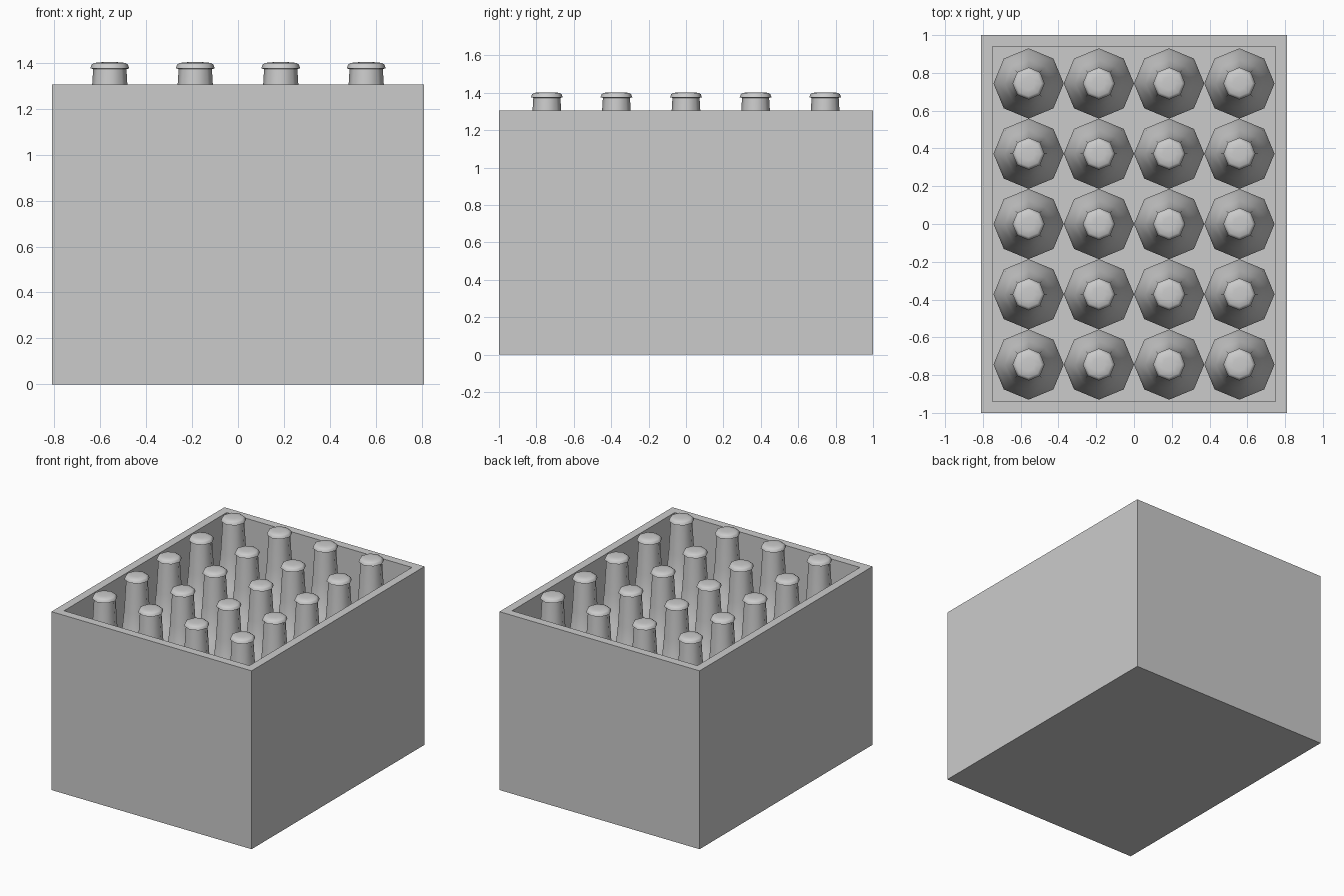
import bpy, bmesh
from math import cos, sin, pi, radians

if "Cube" in bpy.data.objects:
    bpy.data.objects.remove(bpy.data.objects["Cube"])

PITCH = 0.372   # spacing of the bottles
FLOOR = 0.06    # crate floor and wall thickness


def new_object(name, bm):
    bmesh.ops.recalc_face_normals(bm, faces=bm.faces[:])
    mesh = bpy.data.meshes.new(name)
    bm.to_mesh(mesh)
    bm.free()
    obj = bpy.data.objects.new(name, mesh)
    bpy.context.collection.objects.link(obj)
    return obj


def lathe(name, profile, sides=8, angle=60):
    """Closed solid of revolution from (radius, height) points."""
    bm = bmesh.new()
    rings = [[bm.verts.new((r * cos(2 * pi * i / sides), r * sin(2 * pi * i / sides), z))
              for i in range(sides)] for r, z in profile]
    for low, high in zip(rings, rings[1:]):
        for i in range(sides):
            j = (i + 1) % sides
            bm.faces.new((low[i], low[j], high[j], high[i]))
    bm.faces.new(rings[0][::-1])
    bm.faces.new(rings[-1])
    obj = new_object(name, bm)
    bpy.ops.object.select_all(action='DESELECT')
    obj.select_set(True)
    bpy.context.view_layer.objects.active = obj
    bpy.ops.object.shade_smooth_by_angle(angle=radians(angle))
    return obj


# Open crate: block with its top inset and pushed down to the floor
bm = bmesh.new()
bmesh.ops.create_cube(bm, size=1)
for v in bm.verts:
    v.co = (v.co.x * 1.62, v.co.y * 2.0, (v.co.z + 0.5) * 1.305)
top = max(bm.faces, key=lambda f: f.calc_center_median().z)
bmesh.ops.inset_region(bm, faces=[top], thickness=FLOOR, use_even_offset=True)
well = bmesh.ops.extrude_discrete_faces(bm, faces=[top])["faces"][0]
for v in well.verts:
    v.co.z = FLOOR
new_object("crate", bm)

# One bottle and one cap, standing on the crate floor
bottle = lathe("bottle", [(0.186, FLOOR), (0.186, 0.72), (0.172, 0.80), (0.125, 0.93),
                          (0.098, 1.03), (0.086, 1.15), (0.072, 1.38)])
cap = lathe("bottle_cap", [(0.070, 1.372), (0.085, 1.375), (0.079, 1.392),
                           (0.068, 1.399), (0.035, 1.402)])

# Repeat them in a grid of 4 by 5
for col in range(4):
    for row in range(5):
        for part in (bottle, cap):
            obj = part if col == row == 0 else part.copy()
            if obj is not part:
                bpy.context.collection.objects.link(obj)
            obj.location = ((col - 1.5) * PITCH, (row - 2) * PITCH, 0)
